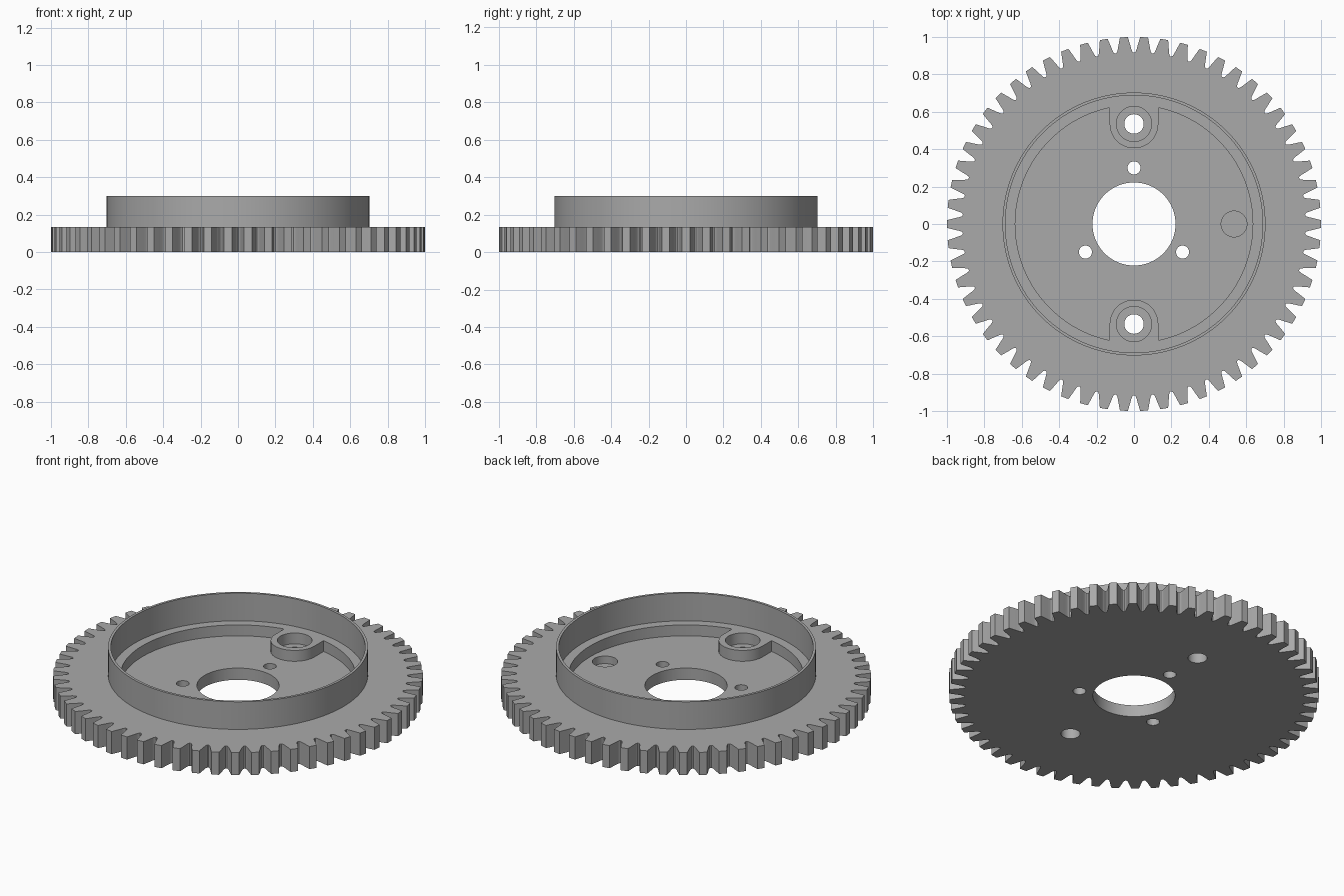
import bpy, bmesh, math
from math import sin, cos, pi, radians

if "Cube" in bpy.data.objects:
    bpy.data.objects.remove(bpy.data.objects["Cube"])

TEETH, DECK, FLOOR = 58, 0.135, 0.07

grey = bpy.data.materials.new("grey_metal")
grey.diffuse_color = (0.40, 0.40, 0.40, 1)
grey.use_nodes = True
grey.node_tree.nodes["Principled BSDF"].inputs["Base Color"].default_value = grey.diffuse_color


def prism(name, pts, z0, z1):
    """Extrude a closed outline between two heights."""
    bm = bmesh.new()
    face = bm.faces.new([bm.verts.new((x, y, z0)) for x, y in pts])
    out = bmesh.ops.extrude_face_region(bm, geom=[face])
    top = [v for v in out["geom"] if isinstance(v, bmesh.types.BMVert)]
    bmesh.ops.translate(bm, verts=top, vec=(0, 0, z1 - z0))
    bmesh.ops.recalc_face_normals(bm, faces=bm.faces)
    mesh = bpy.data.meshes.new(name)
    bm.to_mesh(mesh)
    bm.free()
    mesh.materials.append(grey)
    obj = bpy.data.objects.new(name, mesh)
    bpy.context.collection.objects.link(obj)
    return obj


def circle(r, x=0, y=0, n=48):
    return [(x + r * cos(2 * pi * i / n), y + r * sin(2 * pi * i / n)) for i in range(n)]


def cut(target, cutter):
    """Subtract the cutter from the target and discard the cutter."""
    mod = target.modifiers.new("cut", "BOOLEAN")
    mod.operation, mod.solver, mod.object = "DIFFERENCE", "EXACT", cutter
    bpy.context.view_layer.objects.active = target
    bpy.ops.object.modifier_apply(modifier=mod.name)
    bpy.data.objects.remove(cutter)


# Toothed disc: half tooth as (radius, sideways offset), rounded valley between teeth
half = [(1.0, 0.021), (0.978, 0.0265), (0.955, 0.032), (0.935, 0.0365),
        (0.922, 0.041), (0.917, 0.046)]
outline = []
for k in range(TEETH):
    a = 2 * pi * k / TEETH
    for r, w in [(r, -w) for r, w in reversed(half)] + half:
        t = a + w / r
        outline.append((r * cos(t), r * sin(t)))
gear = prism("toothed_disc", outline, 0, DECK)

# Recess, leaving two rounded screw bosses that join the ledge
recess = prism("recess_cutter", circle(0.635, n=128), FLOOR, 0.2)
for s in (1, -1):
    arc = [(0.13 * cos(pi + pi * i / 24), s * (0.535 + 0.13 * sin(pi + pi * i / 24)))
           for i in range(25)]
    cut(recess, prism("boss_shape", arc + [(0.13, s * 0.75), (-0.13, s * 0.75)], 0, 0.3))
cut(gear, recess)

# Centre bore, boss holes with counterbores, pin holes and blind pocket
cut(gear, prism("bore_cutter", circle(0.222, n=96), -0.1, 0.3))
for s in (1, -1):
    cut(gear, prism("screw_cutter", circle(0.052, 0, s * 0.535), -0.1, 0.3))
    cut(gear, prism("counterbore_cutter", circle(0.094, 0, s * 0.535), FLOOR, 0.3))
for deg in (90, 210, 330):
    a = radians(deg)
    cut(gear, prism("pin_cutter", circle(0.035, 0.3 * cos(a), 0.3 * sin(a), 32), -0.1, 0.3))
cut(gear, prism("pocket_cutter", circle(0.069, 0.535, 0), 0.025, 0.3))

# Thin upright rim around the recess
rim = prism("rim_wall", circle(0.703, n=128), DECK - 0.01, 0.30)
cut(rim, prism("rim_cutter", circle(0.688, n=128), 0, 0.5))

# Smooth round walls, crisp edges
for obj in (gear, rim):
    bpy.ops.object.select_all(action="DESELECT")
    obj.select_set(True)
    bpy.context.view_layer.objects.active = obj
    bpy.ops.object.shade_smooth_by_angle(angle=radians(30))
